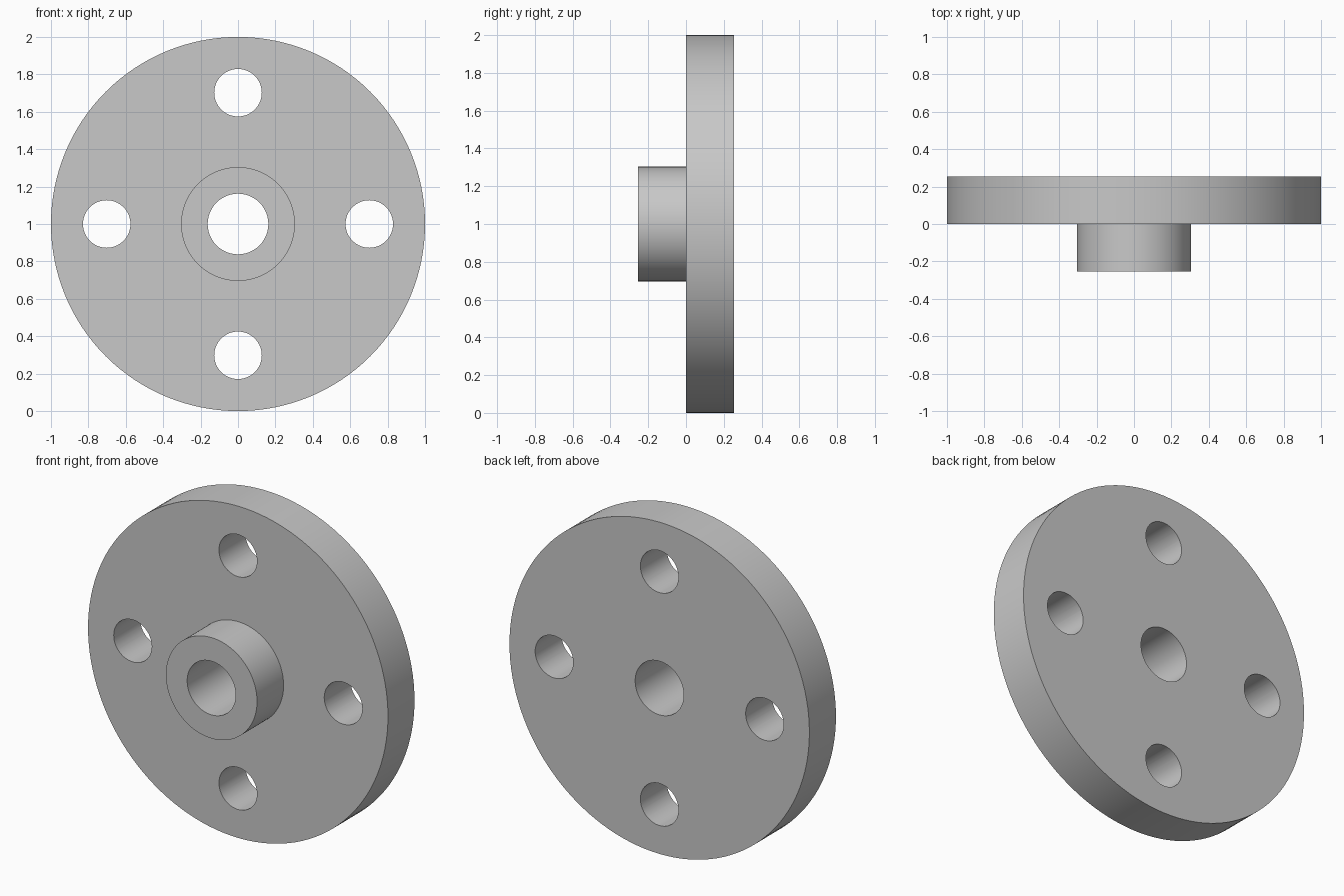
import bpy
import bmesh
import math
from mathutils import Matrix, Vector

cube = bpy.data.objects.get("Cube")
if cube:
    bpy.data.objects.remove(cube, do_unlink=True)

SEGMENTS = 128
HALF_DEPTH = 0.253
CENTRE = Vector((0, 0, 1))

# Plain grey metal
grey = bpy.data.materials.new("grey metal")
grey.use_nodes = True
colour = (0.58, 0.58, 0.58, 1)
grey.diffuse_color = colour
grey.node_tree.nodes["Principled BSDF"].inputs["Base Color"].default_value = colour


def add_object(name, bm):
    mesh = bpy.data.meshes.new(name)
    bmesh.ops.recalc_face_normals(bm, faces=bm.faces)
    bm.to_mesh(mesh)
    bm.free()
    obj = bpy.data.objects.new(name, mesh)
    bpy.context.collection.objects.link(obj)
    mesh.materials.append(grey)
    return obj


# Flange disc, hub and bore: one (radius, y) section turned about the y axis
section = [
    (0.162, -HALF_DEPTH), (0.304, -HALF_DEPTH), (0.304, 0),
    (1, 0), (1, HALF_DEPTH), (0.162, HALF_DEPTH),
]
bm = bmesh.new()
verts = [bm.verts.new((r, y, 1)) for r, y in section]
edges = [bm.edges.new((v, verts[i - 1])) for i, v in enumerate(verts)]
bmesh.ops.spin(bm, geom=verts + edges, cent=CENTRE, axis=(0, 1, 0),
               angle=math.tau, steps=SEGMENTS)
bmesh.ops.remove_doubles(bm, verts=bm.verts, dist=0.0001)
flange = add_object("hubbed_flange", bm)

# Four bolt hole cutters on a common circle
bm = bmesh.new()
for i in range(4):
    turn = Matrix.Rotation(i * math.pi / 2, 4, "Y")
    place = (Matrix.Translation(CENTRE) @ turn @ Matrix.Translation((0.702, 0, 0))
             @ Matrix.Rotation(math.pi / 2, 4, "X"))
    bmesh.ops.create_cone(bm, cap_ends=True, segments=64, radius1=0.127,
                          radius2=0.127, depth=1, matrix=place)
cutter = add_object("bolt_hole_cutter", bm)

# Cut the holes, then discard the cutter
cut = flange.modifiers.new("bolt holes", "BOOLEAN")
cut.operation = "DIFFERENCE"
cut.solver = "EXACT"
cut.object = cutter
bpy.context.view_layer.objects.active = flange
bpy.ops.object.modifier_apply(modifier=cut.name)
bpy.data.objects.remove(cutter, do_unlink=True)

# Smooth round walls with crisp rims
bpy.ops.object.select_all(action="DESELECT")
flange.select_set(True)
bpy.ops.object.shade_smooth_by_angle(angle=math.radians(30))
